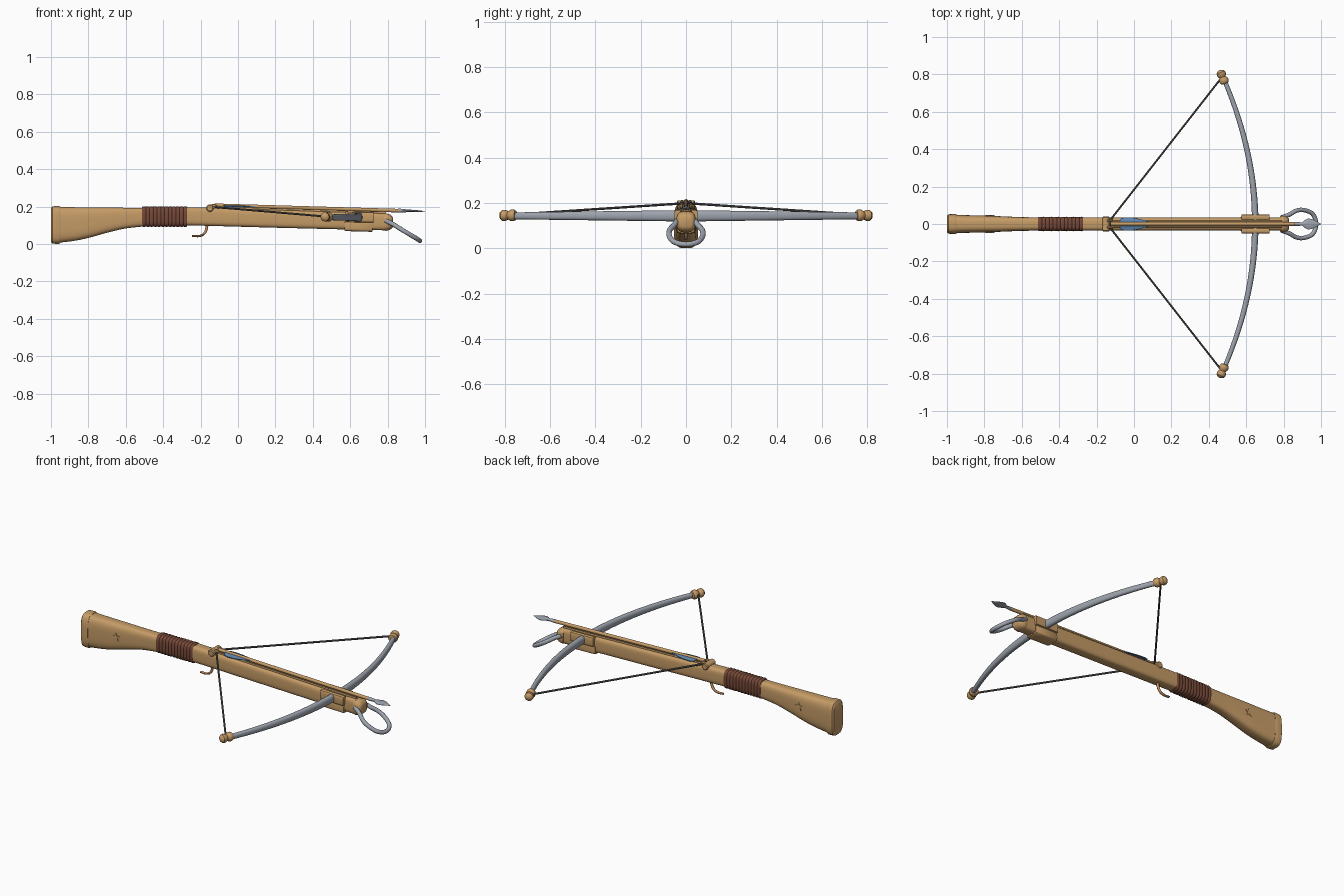
import bpy, bmesh, math
from mathutils import Vector as V

if "Cube" in bpy.data.objects:
    bpy.data.objects.remove(bpy.data.objects["Cube"])


def material(name, rgb):
    m = bpy.data.materials.new(name)
    m.diffuse_color = (*rgb, 1)
    m.use_nodes = True
    m.node_tree.nodes["Principled BSDF"].inputs["Base Color"].default_value = m.diffuse_color
    return m


WOOD = material("tan wood", (0.56, 0.33, 0.135))
STEEL = material("grey steel", (0.34, 0.37, 0.42))
LEATHER = material("brown leather", (0.18, 0.065, 0.04))
CORD = material("dark cord", (0.12, 0.11, 0.105))
BLUE = material("blue feather", (0.12, 0.24, 0.44))
COPPER = material("copper trigger", (0.56, 0.27, 0.12))


def finish(name, bm, mat, angle=35):
    bmesh.ops.recalc_face_normals(bm, faces=bm.faces)
    me = bpy.data.meshes.new(name)
    bm.to_mesh(me)
    bm.free()
    me.materials.append(mat)
    for p in me.polygons:
        p.use_smooth = True
    me.set_sharp_from_angle(angle=math.radians(angle))
    ob = bpy.data.objects.new(name, me)
    bpy.context.collection.objects.link(ob)
    return ob


def smooth(pts, n=6):
    """Catmull-Rom through tuples of any length."""
    out = []
    for i in range(len(pts) - 1):
        p = [pts[max(0, min(len(pts) - 1, i + k))] for k in (-1, 0, 1, 2)]
        for j in range(n):
            t = j / n
            out.append(tuple(0.5 * (2 * b + (c - a) * t + (2 * a - 5 * b + 4 * c - d) * t * t
                                    + (3 * b - a - 3 * c + d) * t ** 3) for a, b, c, d in zip(*p)))
    return out + [tuple(pts[-1])]


def loft(name, pts, radii, mat, e=2, sides=16, ref=(0, 0, 1), axis=None):
    """Superellipse rings (half width, half height) swept along pts."""
    bm = bmesh.new()
    pts = [V(p) for p in pts]
    rings = []
    for i, (p, (a, b)) in enumerate(zip(pts, radii)):
        t = V(axis) if axis else (pts[min(i + 1, len(pts) - 1)] - pts[max(i - 1, 0)]).normalized()
        u = t.cross(V(ref)).normalized()
        w = u.cross(t)
        ring = []
        for k in range(sides):
            q = 2 * math.pi * (k + 0.5) / sides
            c, s = math.cos(q), math.sin(q)
            ring.append(bm.verts.new(p + u * a * math.copysign(abs(c) ** (2 / e), c)
                                     + w * b * math.copysign(abs(s) ** (2 / e), s)))
        rings.append(ring)
    for r, s in zip(rings, rings[1:]):
        for k in range(sides):
            bm.faces.new((r[k], r[k - 1], s[k - 1], s[k]))
    bm.faces.new(rings[0])
    bm.faces.new(rings[-1])
    return finish(name, bm, mat)


def body(name, stations, mat, e=3.5):
    """Stations of (x, top, bottom, half width)."""
    return loft(name, [(x, 0, (t + b) / 2) for x, t, b, h in stations],
                [(h, (t - b) / 2) for x, t, b, h in stations], mat, e, 28, axis=(1, 0, 0))


def plate(name, outline, offset, depth, mat):
    """Flat outline (list of 3D points) extruded along depth."""
    bm = bmesh.new()
    lo = [bm.verts.new(V(p) + V(offset)) for p in outline]
    hi = [bm.verts.new(v.co + V(depth)) for v in lo]
    bm.faces.new(lo)
    bm.faces.new(hi)
    for k in range(len(lo)):
        bm.faces.new((lo[k - 1], lo[k], hi[k], hi[k - 1]))
    return finish(name, bm, mat, 30)


# Stock with butt plate
body("butt_plate", [(-1, .192, .012, .044), (-.993, .202, .002, .052), (-.96, .203, 0, .054),
                    (-.95, .2, .004, .051)], WOOD)
body("stock", smooth([(-.955, .198, .007, .05), (-.88, .197, .016, .047), (-.8, .196, .032, .045),
                      (-.7, .195, .06, .041), (-.6, .194, .083, .037), (-.48, .194, .096, .035)]), WOOD)

# Ribbed leather grip
grip = []
for i in range(49):
    s = i / 48
    r = .003 * abs(math.sin(s * math.pi * 12))
    grip.append((-.512 + .24 * s, .199 + r, .094 - r, .036 + r))
body("grip_wrap", grip, LEATHER)

# Tiller, bow block and nose
body("tiller", [(-.28, .197, .1, .036), (-.12, .193, .096, .036), (.2, .183, .087, .035),
                (.6, .17, .077, .035), (.79, .164, .073, .035)], WOOD, 4)
body("bow_block", [(.57, .122, .072, .038), (.575, .125, .069, .041), (.715, .122, .065, .041),
                   (.72, .119, .068, .038)], WOOD, 5)
for s in (-1, 1):
    loft("limb_socket", [(.575, s * .036, .145), (.725, s * .036, .142)], [(.015, .028)] * 2, WOOD, 4)
body("nose_cap", [(.78, .16, .073, .04), (.79, .164, .07, .043), (.81, .16, .075, .042),
                  (.823, .15, .083, .036), (.829, .138, .095, .026)], WOOD, 3)
for s in (-1, 1):
    loft("bolt_rail", [(-.12, s * .014, .194), (.79, s * .014, .167)], [(.004, .006)] * 2, WOOD, 4, 8)

# String catch
loft("string_nut", [(-.15, y, .192) for y in (-.04, -.036, .036, .04)],
     [(.015, .015), (.02, .02), (.02, .02), (.015, .015)], WOOD)
for s in (-1, 1):
    loft("nut_claw", smooth([(-.155, s * .018, .195), (-.135, s * .018, .206), (-.115, s * .018, .2)], 4),
         [(.007, .008)] * 9, WOOD, 2, 10)

# Trigger
tr = smooth([(-.165, 0, .11), (-.17, 0, .075), (-.185, 0, .052), (-.21, 0, .042), (-.245, 0, .043)])
loft("trigger", tr, [(.008 - .003 * i / 24, .008) for i in range(25)], COPPER, 2, 12, ref=(0, 1, 0))

# Steel bow in one sweep
N = 40
bow = [(.648 - .17 * abs(i / N) ** 2, .78 * i / N, .143) for i in range(-N, N + 1)]
loft("bow", bow, [(.018 - .006 * abs(i / N), .025 - .01 * abs(i / N)) for i in range(-N, N + 1)],
     STEEL, 2.4, 18)

# Double bead bow tips and string halves
for s in (-1, 1):
    d = V((-.36, s * .93, 0))
    base = V((.487, s * .75, .145))
    prof = [(0, .014), (.003, .021), (.012, .026), (.024, .026), (.034, .02), (.038, .018),
            (.043, .021), (.053, .025), (.065, .024), (.074, .016), (.078, .006)]
    loft("bow_tip", [base + d * t for t, r in prof], [(r, r) for t, r in prof], WOOD, 2, 20)
    loft("string", [(-.125, 0, .2), (-.12, s * .03, .197), (.47, s * .785, .147)],
         [(.0055, .0055)] * 3, CORD, 2, 8)

# Foot stirrup
half = [(.79, .036, .125), (.83, .05, .105), (.87, .072, .08), (.91, .074, .056),
        (.95, .058, .032), (.969, .028, .02)]
path = smooth(half + [(.973, 0, .017)] + [(x, -y, z) for x, y, z in reversed(half)])
loft("stirrup", path, [(.012, .012)] * len(path), STEEL, 2, 12)

# Bolt: shaft, feathers, socket and blade
loft("bolt_shaft", [(-.125, 0, .207), (.87, 0, .178)], [(.01, .01)] * 2, WOOD, 2, 12)
for s in (-1, 1):
    plate("feather", [(-.08, s * .005, .205), (-.07, s * .03, .198), (-.045, s * .036, .196),
                      (0, s * .033, .196), (.05, s * .022, .197), (.1, s * .006, .2)],
          (0, 0, 0), (0, 0, .004), BLUE)
head = [(.855, .008, .011), (.865, .011, .011), (.9, .009, .008), (.915, .023, .007),
        (.93, .031, .0065), (.95, .028, .006), (.975, .016, .004), (1, .001, .001)]
loft("bolt_head", [(x, 0, .179 - (x - .855) * .03) for x, a, b in head],
     [(a, b) for x, a, b in head], STEEL, 1.7, 12, axis=(1, 0, 0))

# Carved star on both sides of the stock
star = []
for k in range(10):
    r = .026 if k % 2 == 0 else .012
    a = math.pi / 2 + k * math.pi / 5
    star.append((-.77 + r * math.cos(a), 0, .124 + r * math.sin(a)))
for s in (-1, 1):
    plate("star_inlay", star, (0, s * .038, 0), (0, s * .009, 0), WOOD)
